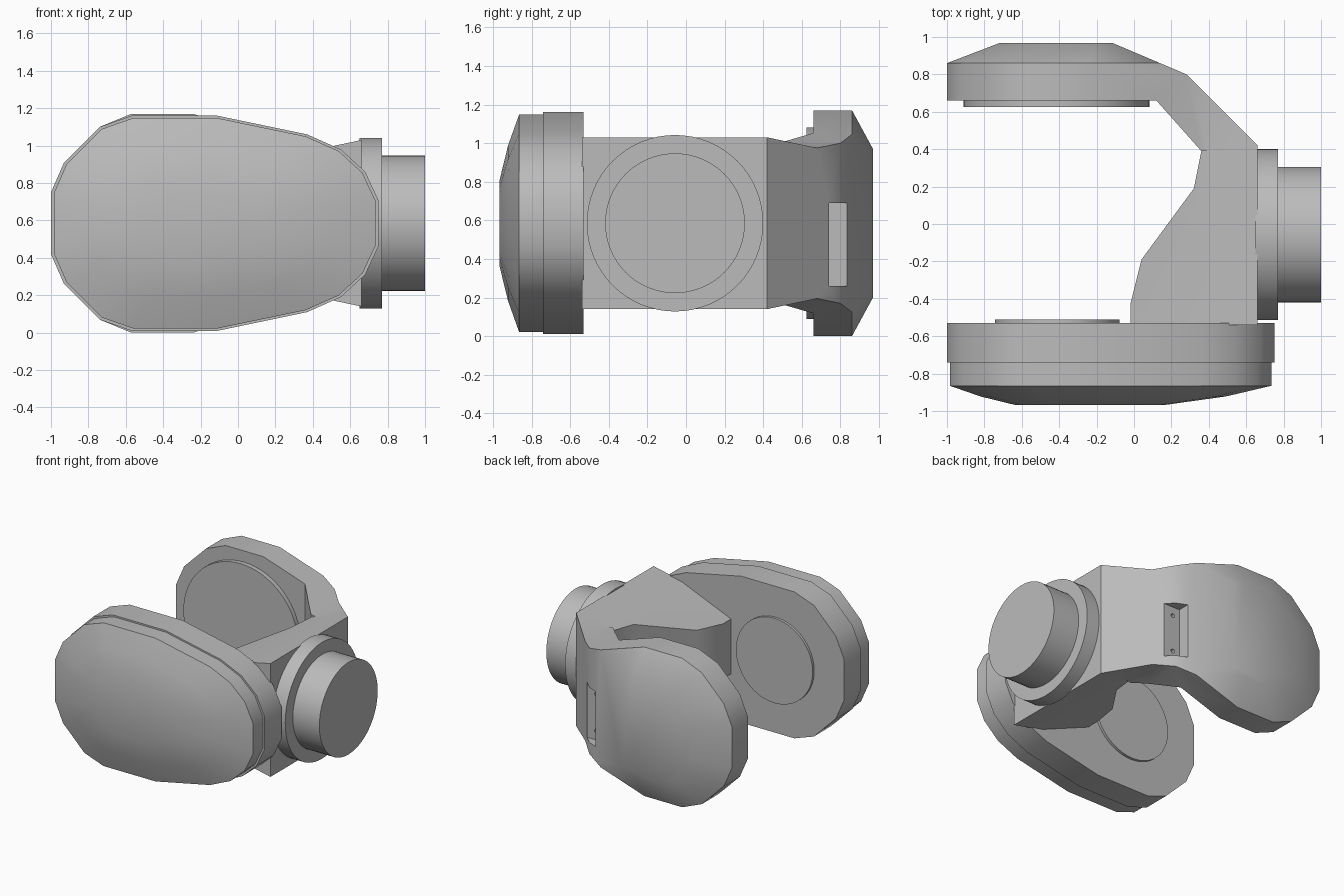
import bpy, bmesh, math
from mathutils import Vector

cube = bpy.data.objects.get("Cube")
if cube:
    bpy.data.objects.remove(cube, do_unlink=True)

MID = 0.585  # height of the symmetry plane

grey = bpy.data.materials.new("light_grey")
grey.use_nodes = True
grey.diffuse_color = (0.5, 0.5, 0.5, 1)
grey.node_tree.nodes["Principled BSDF"].inputs["Base Color"].default_value = (0.5, 0.5, 0.5, 1)


def loft(name, rings):
    """Closed solid through rings of equal point count."""
    bm = bmesh.new()
    loops = [[bm.verts.new(p) for p in ring] for ring in rings]
    n = len(loops[0])
    for a, b in zip(loops, loops[1:]):
        for i in range(n):
            j = (i + 1) % n
            bm.faces.new((a[i], a[j], b[j], b[i]))
    bm.faces.new(loops[0])
    bm.faces.new(loops[-1])
    bmesh.ops.recalc_face_normals(bm, faces=bm.faces)
    mesh = bpy.data.meshes.new(name)
    bm.to_mesh(mesh)
    bm.free()
    mesh.materials.append(grey)
    obj = bpy.data.objects.new(name, mesh)
    bpy.context.collection.objects.link(obj)
    return obj


def mirrored(half):
    """Outline from its upper half, mirrored about MID."""
    return half + [(x, 2 * MID - z) for x, z in reversed(half)]


def ring(outline, y, sx=1, sz=1, cx=0.0, shift=0.0):
    return [(cx + shift + (x - cx) * sx, y, MID + (z - MID) * sz) for x, z in outline]


def plan_solid(name, plan):
    return loft(name, [[(x, y, z) for x, y in plan] for z in (-0.2, 1.4)])


def disc(name, center, radius, depth, axis, sides=64):
    rings = []
    for d in (-depth / 2, depth / 2):
        pts = []
        for i in range(sides):
            a = 2 * math.pi * i / sides
            u, v = radius * math.cos(a), radius * math.sin(a)
            off = (d, u, v) if axis == "X" else (u, d, v)
            pts.append(Vector(center) + Vector(off))
        rings.append(pts)
    return loft(name, rings)


def boolean(obj, tool, operation):
    mod = obj.modifiers.new("cut", "BOOLEAN")
    mod.operation, mod.solver, mod.object = operation, "EXACT", tool
    bpy.context.view_layer.objects.active = obj
    bpy.ops.object.modifier_apply(modifier=mod.name)
    bpy.data.objects.remove(tool, do_unlink=True)


# Front housing: band, slightly inset shell and shallow domed cover
pod = mirrored([(-1, 0.75), (-0.93, 0.91), (-0.74, 1.10), (-0.57, 1.16), (-0.11, 1.16),
                (0.37, 1.06), (0.55, 0.98), (0.68, 0.86), (0.75, 0.71)])
C = -0.125
front_housing = loft("front_housing", [
    ring(pod, -0.53), ring(pod, -0.74),
    ring(pod, -0.74, 0.982, 0.978, C), ring(pod, -0.865, 0.982, 0.978, C),
    ring(pod, -0.922, 0.75, 0.70, C, -0.04), ring(pod, -0.967, 0.46, 0.38, C, -0.11)])

# Rear arm: rounded paddle with a waist, trimmed by its plan shape
arm = mirrored([(-1, 0.75), (-0.93, 0.91), (-0.74, 1.10), (-0.57, 1.17), (-0.24, 1.17),
                (0.28, 1.0), (0.40, 0.975), (0.66, 1.03)])
rear_arm = loft("rear_arm", [ring(arm, 0.3), ring(arm, 0.86),
                             ring(arm, 0.968, 0.66, 0.66, -0.17)])
boolean(rear_arm, plan_solid("arm_plan", [
    (-1.1, 0.66), (0.12, 0.66), (0.36, 0.39), (0.69, 0.39),
    (0.28, 0.80), (0.21, 0.83), (-0.2, 1.004), (-1.1, 1.004)]), "INTERSECT")

# Recess in the arm with two screw holes
boolean(rear_arm, loft("recess", [[(x, y, z) for x, y in
        ((0.2, 0.74), (0.5, 0.74), (0.5, 0.84), (0.2, 0.84))] for z in (0.26, 0.69)]), "DIFFERENCE")
for z in (0.33, 0.62):
    boolean(rear_arm, disc("hole", (0.26, 0.74, z), 0.016, 0.06, "Y", 16), "DIFFERENCE")

# Spine block with tapering gusset
wedge = mirrored([(-0.1, 0.767), (0.40, 0.975), (0.66, 1.03)])
spine = loft("spine", [ring(wedge, -0.7), ring(wedge, 0.5)])
boolean(spine, plan_solid("spine_plan", [
    (-0.02, -0.54), (0.8, -0.54), (0.8, 0.39), (0.36, 0.39),
    (0.32, 0.19), (0.04, -0.19), (-0.02, -0.43)]), "INTERSECT")

# Round mount on the side and bearing pads inside the fork
parts = [
    front_housing, rear_arm, spine,
    disc("side_flange", (0.71, -0.057, MID), 0.457, 0.12, "X"),
    disc("side_shaft", (0.88, -0.057, MID), 0.362, 0.24, "X"),
    disc("rear_pad", (-0.415, 0.645, MID), 0.497, 0.04, "Y"),
    disc("front_pad", (-0.41, -0.525, MID), 0.333, 0.03, "Y"),
]

for obj in bpy.context.selected_objects:
    obj.select_set(False)
for obj in parts:
    obj.select_set(True)
bpy.context.view_layer.objects.active = parts[0]
bpy.ops.object.shade_smooth_by_angle(angle=math.radians(35))
